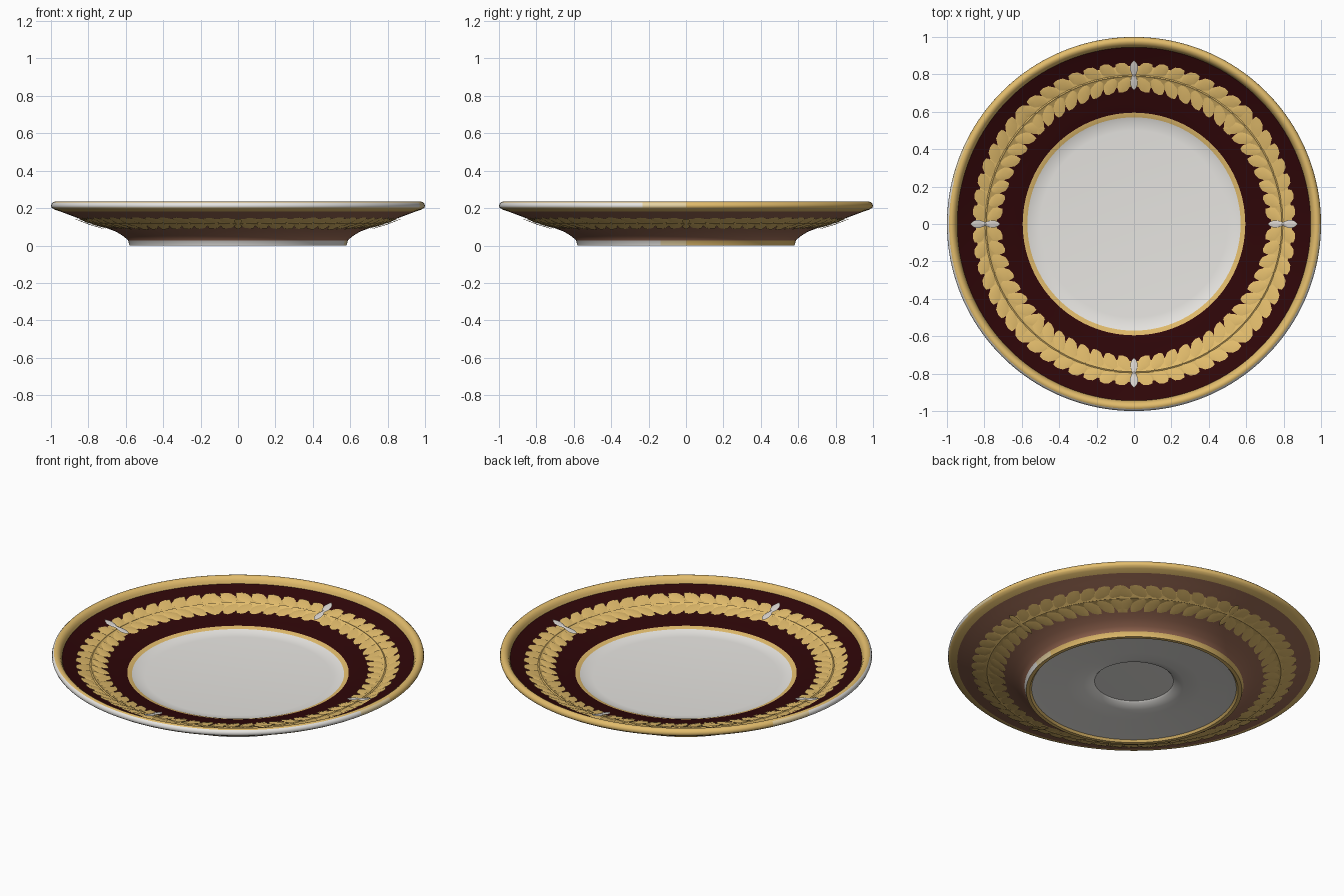
import bpy, bmesh, math
from math import sin, cos, pi

if "Cube" in bpy.data.objects:
    bpy.data.objects.remove(bpy.data.objects["Cube"])

def srgb(r, g, b):
    f = lambda c: c / 12.92 if c <= 0.04045 else ((c + 0.055) / 1.055) ** 2.4
    return (f(r / 255), f(g / 255), f(b / 255), 1)

def material(name, rgb):
    m = bpy.data.materials.new(name)
    m.diffuse_color = srgb(*rgb)
    m.use_nodes = True
    m.node_tree.nodes["Principled BSDF"].inputs["Base Color"].default_value = m.diffuse_color
    return m

WHITE, GOLD, MAROON, BROWN, PALE, SILVER = range(6)
MATS = [material("white porcelain", (232, 230, 226)), material("gold", (226, 188, 108)),
        material("maroon glaze", (46, 6, 8)), material("brown underside", (154, 106, 84)),
        material("pale gold", (230, 210, 162)), material("silver", (216, 211, 206))]

def finish(bm, name, angle):
    bmesh.ops.remove_doubles(bm, verts=bm.verts, dist=1e-5)
    me = bpy.data.meshes.new(name)
    bm.to_mesh(me)
    bm.free()
    for m in MATS:
        me.materials.append(m)
    ob = bpy.data.objects.new(name, me)
    bpy.context.collection.objects.link(ob)
    bpy.ops.object.select_all(action='DESELECT')
    bpy.context.view_layer.objects.active = ob
    ob.select_set(True)
    bpy.ops.object.shade_smooth_by_angle(angle=math.radians(angle))
    return ob

# Plate profile (r, z, colour of the band that follows); EDGE fades white to gold
EDGE = -1
TOP = [(0, .09, WHITE), (.5, .09, WHITE), (.545, .094, WHITE), (.57, .104, GOLD),
       (.595, .112, MAROON), (.65, .121, MAROON), (.72, .134, MAROON), (.8, .151, MAROON),
       (.88, .175, MAROON), (.945, .198, GOLD)]
RIM = [(.95, .212, GOLD), (.957, .225, GOLD), (.97, .234, GOLD), (.98, .2345, GOLD),
       (.989, .231, EDGE), (.997, .223, EDGE), (1, .212, EDGE), (.996, .202, GOLD),
       (.98, .192, GOLD)]
UNDER = [(.95, .182, BROWN), (.9, .163, BROWN), (.8, .126, BROWN), (.72, .1, BROWN),
         (.65, .073, BROWN), (.61, .048, BROWN), (.588, .028, EDGE)]
FOOT = [(.58, 0, GOLD), (.56, 0, GOLD), (.55, .012, WHITE), (.5, .018, WHITE),
        (.36, .026, WHITE), (.27, .036, WHITE), (.22, .05, WHITE), (.212, .058, WHITE),
        (0, .056, WHITE)]

def plate(n=160):
    prof = TOP + RIM + UNDER + FOOT
    bm = bmesh.new()
    rings = [[bm.verts.new((r * cos(2 * pi * i / n), r * sin(2 * pi * i / n), z))
              for i in range(n)] for r, z, _ in prof]
    for k in range(len(prof) - 1):
        for i in range(n):
            j = (i + 1) % n
            f = bm.faces.new((rings[k][i], rings[k + 1][i], rings[k + 1][j], rings[k][j]))
            col = prof[k][2]
            if col == EDGE:
                a = 2 * pi * (i + .5) / n
                s = sin(a) + .25 * cos(a)
                col = WHITE if s < 0 else PALE if s < .25 else GOLD
            f.material_index = col
    finish(bm, "plate", 40)

def height(prof, r):
    pts = sorted((p[0], p[1]) for p in prof)
    for (r0, z0), (r1, z1) in zip(pts, pts[1:]):
        if r0 <= r <= r1:
            return z0 + (z1 - z0) * (r - r0) / (r1 - r0)
    return pts[-1][1]

def garland(name, prof, side):
    """Leaf wreath lying on one face of the plate; side is +1 above, -1 below."""
    bm = bmesh.new()
    relief = 1 if side > 0 else .55

    def vert(r, a, h):
        return bm.verts.new((r * cos(a), r * sin(a), height(prof, r) + side * relief * h))

    def face(vs, col=GOLD):
        f = bm.faces.new(vs)
        f.material_index = col
        f.normal_update()
        if f.normal.z * side < 0:
            f.normal_flip()

    def blade(r, a, dr, da, length, width, lift, col=GOLD):
        """Ridged pointed blade, from (r, a), heading (dr, da)."""
        def at(u, v, h):
            x, y = u * dr - v * da, u * da + v * dr
            return vert(r + x, a + y / r, h)
        st = [(0, .4), (.3, .9), (.6, 1), (.85, .6), (1, .0)]
        mid = [at(u * length, 0, lift + .004 * (1 - u)) for u, w in st]
        for s in (1, -1):
            edge = [at(u * length, s * w * width / 2, lift - .003) for u, w in st[:-1]]
            for k in range(3):
                face((mid[k], edge[k], edge[k + 1], mid[k + 1]), col)
            face((mid[3], edge[3], mid[4]), col)

    # continuous gold bed and raised stem
    n = 160
    strip = [(.732, -.001), (.74, .004), (.783, .006), (.79, .011), (.797, .006),
             (.838, .004), (.846, -.001)]
    rows = [[vert(r, 2 * pi * i / n, h) for i in range(n)] for r, h in strip]
    for p, q in zip(rows, rows[1:]):
        for i in range(n):
            j = (i + 1) % n
            face((p[i], q[i], q[j], p[j]))
    # leaves grow away from each clasp and meet halfway
    for q in range(4):
        for d in (1, -1):
            for k in range(8):
                t = (k + .3) / 8
                a = q * pi / 2 + d * t * pi / 4
                grow = .088 + .02 * sin(t * pi / 2)
                for s in (1, -1):
                    ang = .68 if s > 0 else .8
                    blade(.79 + s * .012, a, s * sin(ang), d * cos(ang),
                          grow * (1 if s > 0 else 1.08), .066, .008 + .001 * (k % 2))
        # clasp across the wreath
        col = SILVER if side > 0 else GOLD
        for s in (1, -1):
            blade(.795, q * pi / 2, s, 0, .08, .042, .02, col)
    finish(bm, name, 35)

plate()
garland("upper_garland", TOP, 1)
garland("lower_garland", UNDER, -1)
